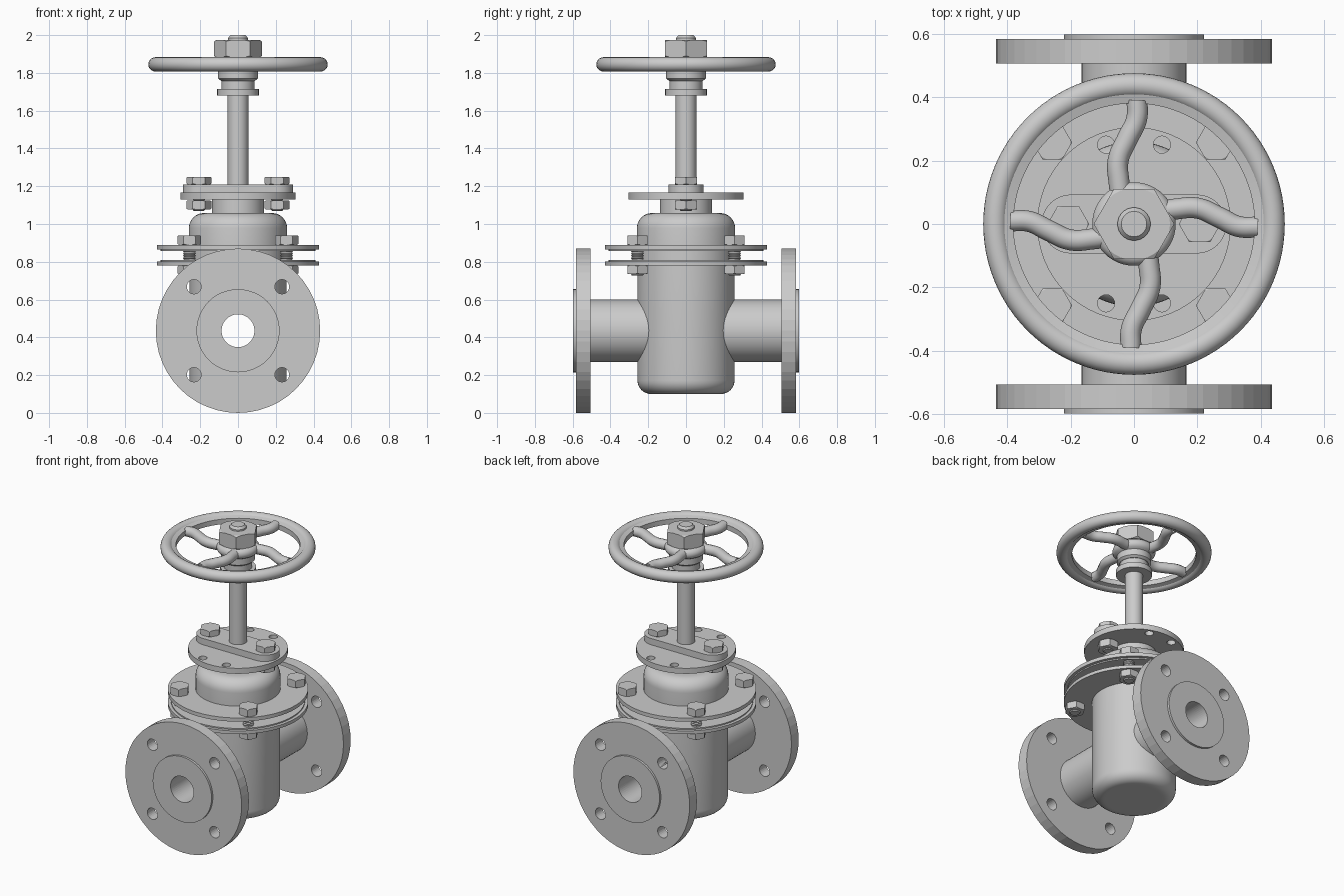
import bpy, bmesh
from math import sin, cos, pi, radians

if "Cube" in bpy.data.objects:
    bpy.data.objects.remove(bpy.data.objects["Cube"])

CZ = 0.435  # height of the pipe axis


def finish(bm, name, angle=30):
    bmesh.ops.recalc_face_normals(bm, faces=bm.faces)
    me = bpy.data.meshes.new(name)
    bm.to_mesh(me)
    bm.free()
    ob = bpy.data.objects.new(name, me)
    bpy.context.collection.objects.link(ob)
    smooth(ob, angle)
    return ob


def smooth(ob, angle=30):
    bpy.ops.object.select_all(action='DESELECT')
    bpy.context.view_layer.objects.active = ob
    ob.select_set(True)
    bpy.ops.object.shade_smooth_by_angle(angle=radians(angle))


def lathe(name, prof, segs=48, at=(0, 0, 0), axis='Z', closed=False, angle=30):
    """Revolve (radius, height) points about Z or Y; open profiles get end caps."""
    bm = bmesh.new()
    rings = []
    for r, h in prof:
        ring = []
        for i in range(segs):
            a = 2 * pi * i / segs
            u, v = r * cos(a), r * sin(a)
            p = (u, v, h) if axis == 'Z' else (u, h, v)
            ring.append(bm.verts.new([p[k] + at[k] for k in range(3)]))
        rings.append(ring)
    pairs = list(zip(rings, rings[1:]))
    if closed:
        pairs.append((rings[-1], rings[0]))
    else:
        bm.faces.new(rings[0])
        bm.faces.new(rings[-1])
    for a, b in pairs:
        for i in range(segs):
            j = (i + 1) % segs
            bm.faces.new((a[i], a[j], b[j], b[i]))
    return finish(bm, name, angle)


def arc(cr, cz, rad, a0, a1, n=8):
    return [(cr + rad * cos(radians(a0 + (a1 - a0) * i / n)),
             cz + rad * sin(radians(a0 + (a1 - a0) * i / n))) for i in range(n + 1)]


def boolean(ob, cutters, op='DIFFERENCE', angle=30):
    bpy.context.view_layer.objects.active = ob
    for c in cutters:
        m = ob.modifiers.new('cut', 'BOOLEAN')
        m.operation, m.object, m.solver = op, c, 'EXACT'
        bpy.ops.object.modifier_apply(modifier=m.name)
        bpy.data.objects.remove(c)
    smooth(ob, angle)
    return ob


def hexagon(name, r, z0, z1, x=0, y=0):
    """Hex nut with chamfered corners."""
    c = 0.09 * r
    ob = lathe(name, [(r, z0), (r, z1)], 6, (x, y, 0))
    cone = lathe('chamfer', [(.88 * r, z0 - .001), (1.04 * r, z0 + c), (1.04 * r, z1 - c), (.88 * r, z1 + .001)],
                 32, (x, y, 0))
    return boolean(ob, [cone], 'INTERSECT', 20)


def bolt(name, x, y, r, head, nut, shank):
    hexagon(name + '_head', r, *head, x, y)
    hexagon(name + '_nut', r, *nut, x, y)
    z0, z1, n = nut[0] - .008, head[0] + .01, 14
    prof = [(shank * (1 if i % 2 else .85), z0 + (z1 - z0) * i / (2 * n)) for i in range(2 * n + 1)]
    lathe(name + '_thread', prof, 20, (x, y, 0))


# Valve body with rounded bottom and through bore
body = lathe('valve_body', [(.17, .10)] + arc(.185, .172, .072, -90, 0) + [(.257, .87)], 64)
boolean(body, [lathe('bore', [(.087, -.5), (.087, .5)], 48, (0, 0, CZ), 'Y')])

# Pipe necks and end flanges
for s, side in ((-1, 'front'), (1, 'back')):
    lathe(side + '_pipe', [(.087, s * .15), (.165, s * .15), (.165, s * .52), (.087, s * .52)],
          48, (0, 0, CZ), 'Y', True)
    fl = lathe(side + '_flange', [(.087, s * .505), (.435, s * .505), (.435, s * .582), (.087, s * .582)],
               48, (0, 0, CZ), 'Y', True, 5)
    holes = [lathe('hole', [(.038, -.7), (.038, .7)], 24, (i * .233, 0, CZ + j * .233), 'Y')
             for i in (-1, 1) for j in (-1, 1)]
    boolean(fl, holes, angle=5)
    lathe(side + '_raised_face', [(.087, s * .575), (.22, s * .575), (.22, s * .597), (.087, s * .597)],
          48, (0, 0, CZ), 'Y', True)

# Body and bonnet flanges, bonnet dome and neck
lathe('body_flange', [(.43, .78), (.43, .802), (.41, .802), (.41, .81)], 64)
lathe('bonnet_flange', [(.41, .857), (.41, .865), (.43, .865), (.43, .89)], 64)
lathe('bonnet', [(.26, .88)] + arc(.18, .978, .08, 0, 90) + [(.15, 1.058)], 64)
lathe('bonnet_neck', [(.138, 1.04), (.138, 1.15)], 48)
for i in (-1, 1):
    for j in (-1, 1):
        bolt('bonnet_bolt', i * .257, j * .257, .062, (.89, .94), (.735, .78), .034)

# Gland plate with holes, oval gland flange and its bolts
plate = lathe('gland_plate', [(.305, 1.13), (.305, 1.167)], 64)
boolean(plate, [lathe('hole', [(.027, 1), (.027, 1.3)], 20, (i * .088, j * .25, 0))
                for i in (-1, 1) for j in (-1, 1)])
bm = bmesh.new()
pts = [(s * (.198 + .093 * cos(a)), s * .093 * sin(a))
       for s in (1, -1) for a in [pi * (k / 16 - .5) for k in range(17)]]
face = bm.faces.new([bm.verts.new((x, y, 1.167)) for x, y in pts])
ext = bmesh.ops.extrude_face_region(bm, geom=[face])
bmesh.ops.translate(bm, vec=(0, 0, .043), verts=[v for v in ext['geom'] if isinstance(v, bmesh.types.BMVert)])
finish(bm, 'gland_flange')
for i in (-1, 1):
    bolt('gland_bolt', i * .207, 0, .066, (1.21, 1.25), (1.077, 1.125), .032)

# Stem, wheel hub and top nut
lathe('stem', [(.055, 1.15), (.055, 1.9), (.052, 1.9), (.052, 1.985), (.04, 2.0)], 32)
lathe('stem_collar', [(.11, 1.68), (.11, 1.715), (.087, 1.715), (.087, 1.77)], 40)
lathe('wheel_hub', [(.09, 1.758), (.105, 1.77), (.105, 1.812)] + arc(.098, 1.847, .034, -70, 90) + [(.06, 1.885)], 48)
hexagon('stem_nut', .127, 1.882, 1.975)

# Handwheel rim and curved spokes
lathe('handwheel_rim', arc(.437, 1.845, .038, 0, 342, 19), 96, closed=True)
lathe('rim_inner_band', [(.38, 1.828), (.41, 1.82), (.41, 1.87), (.38, 1.862)], 96, closed=True)
path = [(.08, .04), (.13, .047), (.2, .05), (.27, .02), (.33, -.008), (.39, -.01)]
for k in range(4):
    cu = bpy.data.curves.new('spoke', 'CURVE')
    cu.dimensions, cu.bevel_depth, cu.bevel_resolution, cu.resolution_u = '3D', .033, 4, 6
    sp = cu.splines.new('BEZIER')
    sp.bezier_points.add(len(path) - 1)
    for p, (x, y) in zip(sp.bezier_points, path):
        p.co = (x, y, 0)
        p.handle_left_type = p.handle_right_type = 'AUTO'
    ob = bpy.data.objects.new('spoke', cu)
    bpy.context.collection.objects.link(ob)
    ob.location.z, ob.rotation_euler.z = 1.845, k * pi / 2
    bpy.ops.object.select_all(action='DESELECT')
    bpy.context.view_layer.objects.active = ob
    ob.select_set(True)
    bpy.ops.object.convert(target='MESH')
    smooth(bpy.context.view_layer.objects.active, 40)
